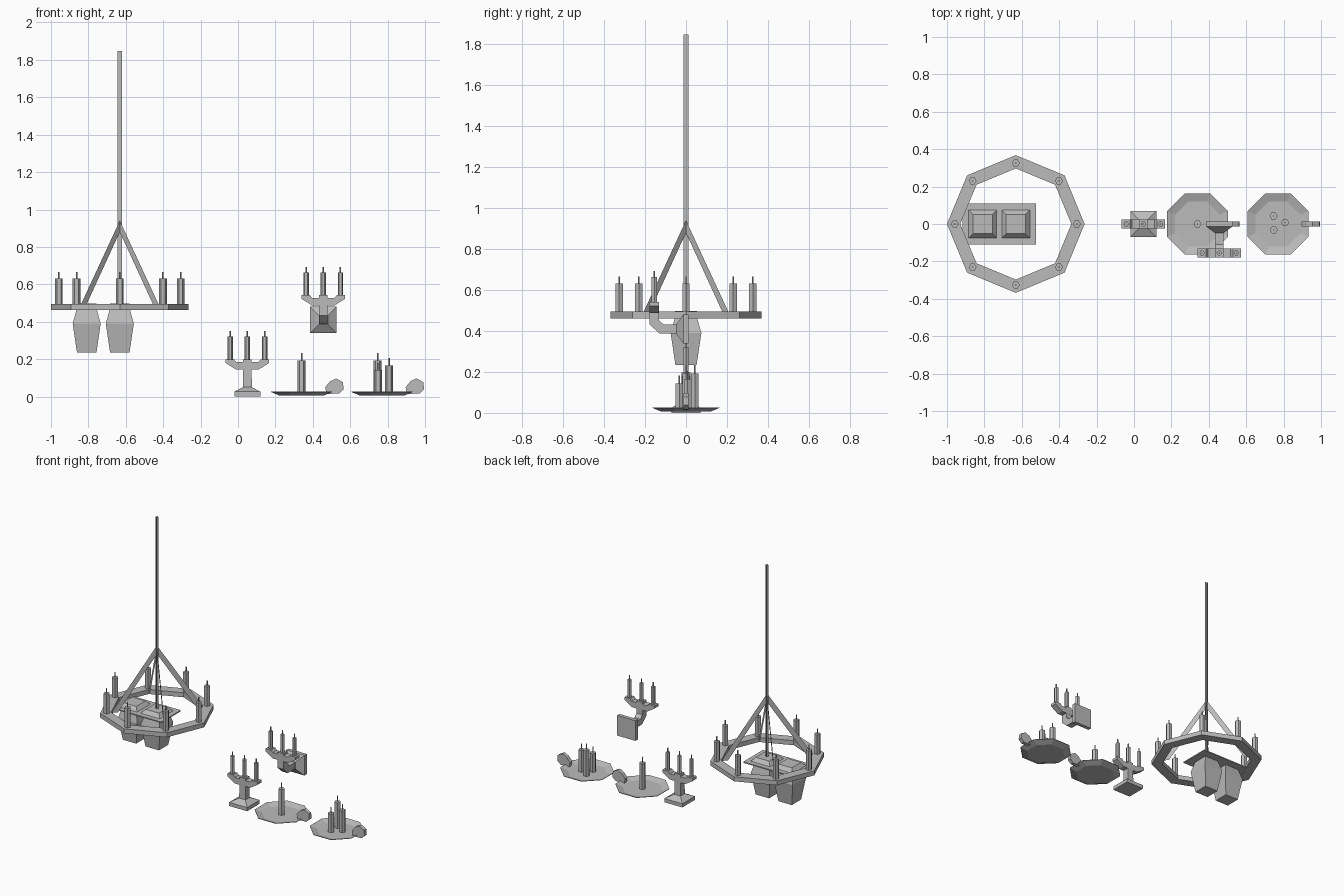
import bpy, bmesh
from math import cos, sin, pi, radians
from mathutils import Matrix

cube = bpy.data.objects.get("Cube")
if cube:
    bpy.data.objects.remove(cube, do_unlink=True)

grey = bpy.data.materials.new("plain_grey")
grey.use_nodes = True
grey.diffuse_color = (0.5, 0.5, 0.5, 1)
grey.node_tree.nodes["Principled BSDF"].inputs["Base Color"].default_value = (0.5, 0.5, 0.5, 1)


def finish(name, bm, loc=(0, 0, 0), rot=None, solid=True):
    if solid:
        bmesh.ops.recalc_face_normals(bm, faces=bm.faces)
    if rot:
        bm.transform(rot)
    mesh = bpy.data.meshes.new(name)
    bm.to_mesh(mesh)
    bm.free()
    mesh.materials.append(grey)
    obj = bpy.data.objects.new(name, mesh)
    obj.location = loc
    bpy.context.collection.objects.link(obj)
    return obj


def stack(name, sides, levels, loc=(0, 0, 0), rot=None, flat=True):
    """Stack of regular polygons; levels are (radius, z). flat: radius is to the side."""
    bm = bmesh.new()
    k = 1 / cos(pi / sides) if flat else 1
    shift = pi / sides if flat else 0
    rings = [[bm.verts.new((r * k * cos(shift + 2 * pi * i / sides),
                            r * k * sin(shift + 2 * pi * i / sides), z))
              for i in range(sides)] for r, z in levels]
    for a, b in zip(rings, rings[1:]):
        for i in range(sides):
            j = (i + 1) % sides
            bm.faces.new((a[i], a[j], b[j], b[i]))
    bm.faces.new(rings[0][::-1])
    bm.faces.new(rings[-1])
    return finish(name, bm, loc, rot)


def slab(name, outline, half, loc=(0, 0, 0), rot=None):
    """Outline in the xz plane, extruded along y to both sides (flat when half is 0)."""
    bm = bmesh.new()
    face = bm.faces.new([bm.verts.new((x, -half, z)) for x, z in outline])
    if half:
        new = bmesh.ops.extrude_face_region(bm, geom=[face])["geom"]
        verts = [v for v in new if isinstance(v, bmesh.types.BMVert)]
        bmesh.ops.translate(bm, verts=verts, vec=(0, 2 * half, 0))
    return finish(name, bm, loc, rot, half > 0)


def candle(name, x, y, z, height, radius, wick):
    stack(name, 6, [(radius, 0), (radius, height)], (x, y, z), flat=False)
    stack(name + "_wick", 6, [(0.004, 0), (0.004, wick)], (x, y, z + height), flat=False)


def turn(angle):
    return Matrix.Rotation(radians(angle), 4, "Z")


# Chandelier: octagonal ring
CX = -0.632
bm = bmesh.new()
loops = [[bm.verts.new((r * cos(i * pi / 4), r * sin(i * pi / 4), z)) for i in range(8)]
         for r, z in ((0.368, 0.462), (0.368, 0.494), (0.297, 0.494), (0.297, 0.462))]
for n in range(4):
    a, b = loops[n], loops[(n + 1) % 4]
    for i in range(8):
        j = (i + 1) % 8
        bm.faces.new((a[i], a[j], b[j], b[i]))
finish("chandelier_ring", bm, (CX, 0, 0))

# Chandelier: candles, flat braces and crossed hanging strips
for i in range(8):
    a = i * pi / 4
    candle("ring_candle", CX + 0.326 * cos(a), 0.326 * sin(a), 0.494, 0.137, 0.021, 0.034)
for i in range(4):
    slab("chandelier_brace", [(0, 0.94), (0, 0.88), (0.253, 0.49), (0.295, 0.49)], 0,
         (CX, 0, 0), turn(45 + 90 * i))
for angle in (0, 90):
    slab("hanging_rod", [(-0.013, 0.49), (0.013, 0.49), (0.013, 1.848), (-0.013, 1.848)], 0,
         (CX, 0, 0), turn(angle))

# Lanterns with wide square lids
for x in (CX, CX - 0.177):
    stack("lantern_body", 4, [(0.052, 0.235), (0.075, 0.39), (0.054, 0.466)], (x, 0, 0))
    stack("lantern_lid", 4, [(0.109, 0.464), (0.109, 0.472), (0.075, 0.472), (0.052, 0.497)],
          (x, 0, 0))


# Three-cup arms shared by the table and wall candle holders
def triple_arms(name, x, y, z):
    half = [(0.06, 0), (0.117, 0.036), (0.117, 0.055), (0.072, 0.055),
            (0.06, 0.041), (0.023, 0.041), (0.023, 0.055)]
    slab(name + "_arms", half + [(-px, pz) for px, pz in reversed(half)], 0.023, (x, y, z))
    for dx in (-0.092, 0, 0.092):
        candle(name + "_candle", x + dx, y, z + 0.055, 0.122, 0.0145, 0.029)


# Table candelabra
stack("candelabra_base", 4,
      [(0.07, 0), (0.07, 0.026), (0.024, 0.05), (0.023, 0.146)], (0.05, 0, 0))
triple_arms("candelabra", 0.05, 0, 0.144)

# Wall sconce
SX = 0.456
stack("sconce_plate", 4, [(0.071, -0.013), (0.071, 0.013), (0.024, 0.047)],
      (SX, 0, 0.41), Matrix.Rotation(pi / 2, 4, "X"))
slab("sconce_bracket",
     [(-0.045, 0.432), (-0.045, 0.388), (-0.13, 0.388), (-0.178, 0.432), (-0.178, 0.49),
      (-0.133, 0.49), (-0.133, 0.454), (-0.11, 0.432)], 0.023, (SX, 0, 0), turn(90))
triple_arms("sconce", SX, -0.155, 0.487)


# Shallow octagonal trays with a solid finger grip
def tray(x):
    stack("tray", 8, [(0.12, 0.006), (0.163, 0.024), (0.163, 0.027), (0.12, 0.012)], (x, 0, 0))
    slab("tray_grip", [(-0.052, 0.05), (-0.026, 0.081), (0.006, 0.097), (0.043, 0.077),
                       (0.047, 0.038), (0.022, 0.016), (-0.045, 0.014)], 0.013,
         (x + 0.178, 0, 0))


tray(0.34)
candle("tray_candle", 0.34, 0, 0.01, 0.183, 0.021, 0.04)
tray(0.77)
for x, y, h in ((0.746, 0.043, 0.183), (0.808, 0.008, 0.155), (0.748, -0.032, 0.133)):
    candle("tray_candle", x, y, 0.01, h, 0.021, 0.04)
